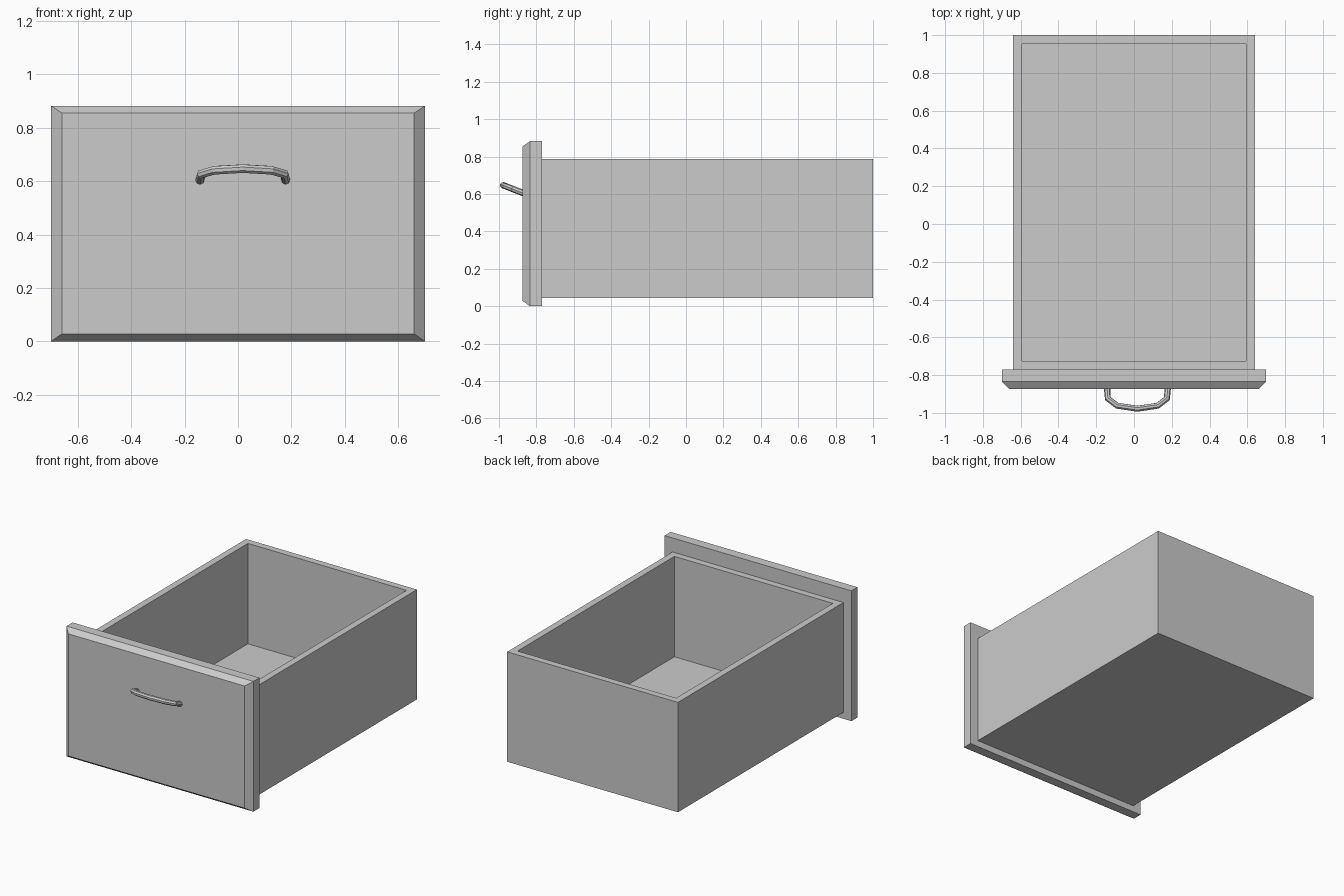
import bpy
import bmesh
from mathutils import Vector

cube = bpy.data.objects.get("Cube")
if cube:
    bpy.data.objects.remove(cube, do_unlink=True)

grey = bpy.data.materials.new("plain grey")
grey.use_nodes = True
grey.diffuse_color = (0.6, 0.6, 0.6, 1)
grey.node_tree.nodes["Principled BSDF"].inputs["Base Color"].default_value = (0.6, 0.6, 0.6, 1)


def block(low, high):
    """Return a bmesh box spanning two opposite corners."""
    bm = bmesh.new()
    low, high = Vector(low), Vector(high)
    bmesh.ops.create_cube(bm, size=1)
    bmesh.ops.scale(bm, vec=high - low, verts=bm.verts)
    bmesh.ops.translate(bm, vec=(low + high) / 2, verts=bm.verts)
    bm.normal_update()
    return bm


def face_towards(bm, direction):
    return max(bm.faces, key=lambda f: f.normal.dot(Vector(direction)))


def extrude(bm, face, offset):
    new = bmesh.ops.extrude_discrete_faces(bm, faces=[face])["faces"][0]
    bmesh.ops.translate(bm, vec=offset, verts=new.verts)
    return new


def finish(bm, name):
    bmesh.ops.recalc_face_normals(bm, faces=bm.faces)
    mesh = bpy.data.meshes.new(name)
    bm.to_mesh(mesh)
    bm.free()
    mesh.materials.append(grey)
    obj = bpy.data.objects.new(name, mesh)
    bpy.context.collection.objects.link(obj)
    return obj


# Open box: inset the top, then sink it to the floor
box = block((-0.64, -0.77, 0.043), (0.64, 1, 0.787))
top = face_towards(box, (0, 0, 1))
bmesh.ops.inset_region(box, faces=[top], thickness=0.065)
extrude(box, top, (0, 0, -0.68))
finish(box, "drawer_box")

# Front panel with a chamfered rim
panel = block((-0.70, -0.835, 0), (0.70, -0.77, 0.882))
face = extrude(panel, face_towards(panel, (0, -1, 0)), (0, -0.038, 0))
for v in face.verts:
    v.co.x *= 0.66 / 0.70
    v.co.z = 0.028 if v.co.z < 0.4 else 0.855
finish(panel, "front_panel")

# Pull handle: an eight-sided tube along a tilted bow, mirrored about its middle
half = [(-0.161, -0.865), (-0.156, -0.925), (-0.107, -0.962)]
path = half + [(0, -0.978)] + [(-x, y) for x, y in reversed(half)]
curve = bpy.data.curves.new("handle", "CURVE")
curve.dimensions = "3D"
curve.bevel_depth = 0.017
curve.bevel_resolution = 2
curve.use_fill_caps = True
spline = curve.splines.new("POLY")
spline.points.add(len(path) - 1)
for point, (x, y) in zip(spline.points, path):
    point.co = (x + 0.018, y, 0.603 - 0.39 * (y + 0.865), 1)
curve.materials.append(grey)
handle = bpy.data.objects.new("handle", curve)
bpy.context.collection.objects.link(handle)
bpy.ops.object.select_all(action="DESELECT")
handle.select_set(True)
bpy.context.view_layer.objects.active = handle
bpy.ops.object.convert(target="MESH")
bpy.ops.object.shade_flat()
